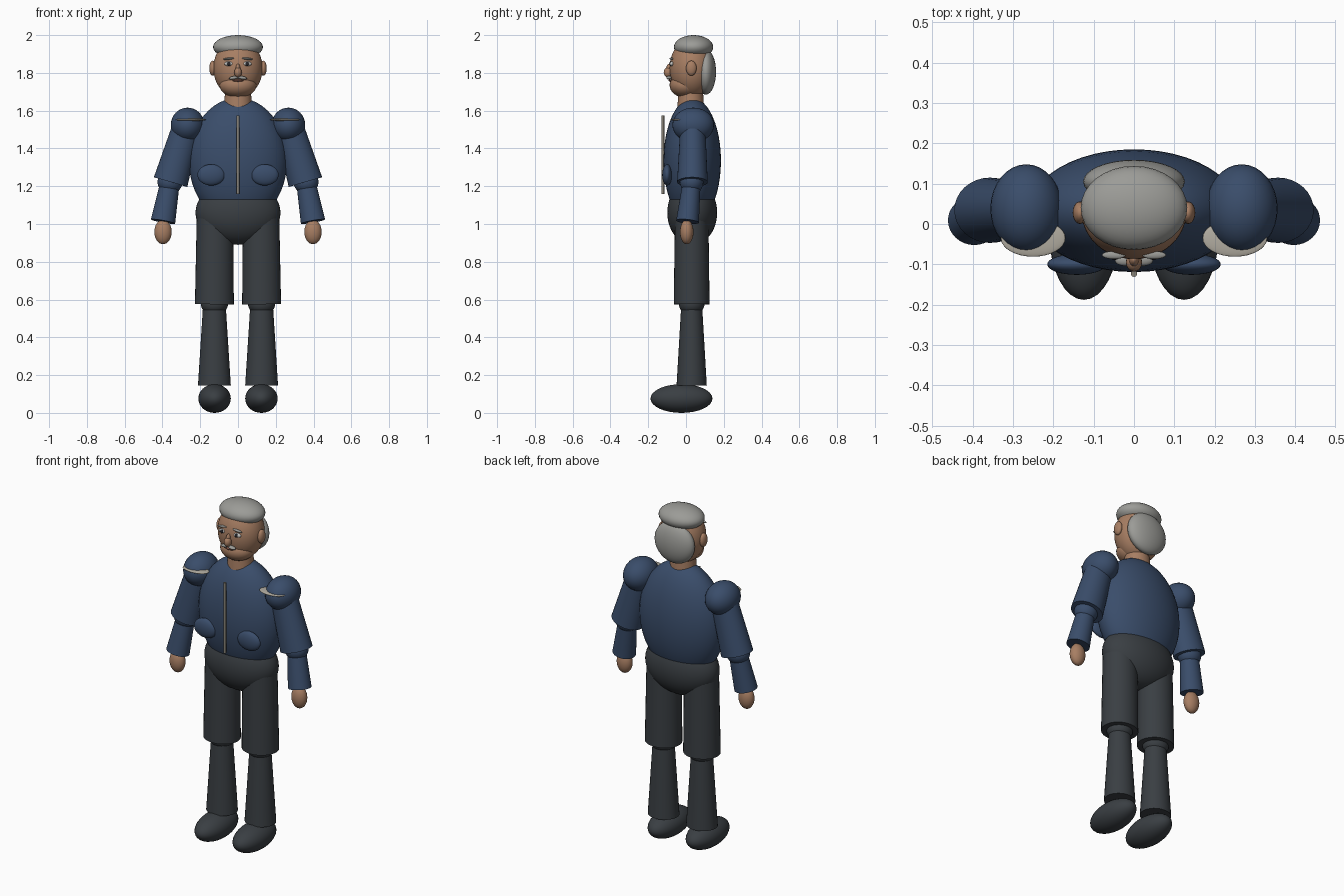
import bpy, math
from mathutils import Vector

if "Cube" in bpy.data.objects:
    bpy.data.objects.remove(bpy.data.objects["Cube"])


def material(name, rgb):
    m = bpy.data.materials.new(name)
    m.diffuse_color = (*rgb, 1)
    m.use_nodes = True
    m.node_tree.nodes["Principled BSDF"].inputs["Base Color"].default_value = m.diffuse_color
    return m


NAVY = material("navy jacket", (0.042, 0.074, 0.145))
CHARCOAL = material("charcoal trousers", (0.042, 0.049, 0.056))
SHOE = material("dark shoe", (0.042, 0.049, 0.056))
SKIN = material("skin", (0.39, 0.21, 0.125))
HAIR = material("grey hair", (0.33, 0.33, 0.31))
TRIM = material("pale trim", (0.45, 0.42, 0.36))
ZIP = material("zip metal", (0.24, 0.22, 0.18))
WHITE = material("eye white", (0.55, 0.55, 0.53))
DARK = material("dark pupil", (0.02, 0.02, 0.025))
LIP = material("lip", (0.25, 0.10, 0.07))


def finish(name, mat):
    ob = bpy.context.object
    ob.name = name
    ob.data.materials.append(mat)
    bpy.ops.object.shade_smooth_by_angle(angle=math.radians(40))
    return ob


def ball(name, mat, loc, radii, seg=32, rot=(0, 0, 0)):
    bpy.ops.mesh.primitive_uv_sphere_add(segments=seg, ring_count=seg // 2,
                                         location=loc, rotation=rot)
    bpy.context.object.scale = radii
    return finish(name, mat)


def limb(name, mat, top, bottom, r_top, r_bottom, flat=0.92):
    """Tapered tube between two points, slightly flattened front to back."""
    a, b = Vector(top), Vector(bottom)
    bpy.ops.mesh.primitive_cone_add(vertices=32, radius1=r_bottom, radius2=r_top,
                                    depth=(a - b).length, location=(a + b) / 2)
    ob = bpy.context.object
    d = (a - b).normalized()
    ob.rotation_euler = (math.atan2(-d.y, math.hypot(d.x, d.z)), math.atan2(d.x, d.z), 0)
    ob.scale.y = flat
    return finish(name, mat)


# Body
ball("jacket_torso", NAVY, (0, 0.033, 1.335), (0.26, 0.152, 0.333), 48)
ball("trouser_hips", CHARCOAL, (0, 0.033, 1.06), (0.225, 0.132, 0.17), 48)
limb("neck", SKIN, (0, 0.025, 1.74), (0, 0.025, 1.62), 0.066, 0.074, 0.95)

# Zip strip down the chest
bpy.ops.mesh.primitive_cylinder_add(vertices=16, radius=0.008, depth=0.415,
                                    location=(0, -0.123, 1.367))
finish("zip", ZIP)

# Head and hair
ball("head", SKIN, (0, 0.03, 1.825), (0.13, 0.117, 0.157), 48)
ball("jaw", SKIN, (0, -0.005, 1.735), (0.098, 0.082, 0.066))
ball("hair_cap", HAIR, (0, 0.04, 1.937), (0.132, 0.104, 0.063))
ball("back_hair", HAIR, (0, 0.105, 1.805), (0.126, 0.054, 0.12))
ball("nose_bridge", SKIN, (0, -0.088, 1.815), (0.013, 0.018, 0.034), 16)
ball("nose_tip", SKIN, (0, -0.095, 1.803), (0.02, 0.023, 0.027), 20)
ball("mouth", LIP, (0, -0.083, 1.759), (0.03, 0.01, 0.006), 16)

for s, side in ((-1, "right"), (1, "left")):
    # Face details
    ball(f"{side}_ear", SKIN, (s * 0.134, 0.028, 1.825), (0.018, 0.028, 0.04), 20)
    ball(f"{side}_eye", WHITE, (s * 0.048, -0.075, 1.848), (0.024, 0.011, 0.013), 16)
    ball(f"{side}_pupil", DARK, (s * 0.048, -0.083, 1.848), (0.01, 0.006, 0.011), 16)
    ball(f"{side}_brow", HAIR, (s * 0.05, -0.077, 1.875), (0.03, 0.01, 0.006), 16,
         (0, s * 0.1, 0))
    ball(f"{side}_moustache", HAIR, (s * 0.022, -0.09, 1.774), (0.026, 0.014, 0.009), 16,
         (0, s * 0.15, 0))

    # Jacket pocket and shoulder with its flat trim
    ball(f"{side}_pocket", NAVY, (s * 0.142, -0.1, 1.26), (0.073, 0.026, 0.056))
    ball(f"{side}_shoulder", NAVY, (s * 0.267, 0.038, 1.524), (0.089, 0.11, 0.092))
    ball(f"{side}_shoulder_trim", TRIM, (s * 0.25, -0.035, 1.552), (0.08, 0.046, 0.007))

    # Arm
    limb(f"{side}_upper_sleeve", NAVY, (s * 0.27, 0.036, 1.52),
         (s * 0.357, 0.034, 1.222), 0.075, 0.092, 0.88)
    ball(f"{side}_elbow", NAVY, (s * 0.36, 0.03, 1.222), (0.066, 0.062, 0.062))
    limb(f"{side}_lower_sleeve", NAVY, (s * 0.36, 0.03, 1.22),
         (s * 0.397, 0.008, 1.013), 0.051, 0.065, 0.93)
    ball(f"{side}_hand", SKIN, (s * 0.397, 0.004, 0.958), (0.046, 0.036, 0.065))

    # Leg
    limb(f"{side}_thigh", CHARCOAL, (s * 0.122, 0.03, 1.06),
         (s * 0.125, 0.03, 0.575), 0.096, 0.103)
    ball(f"{side}_knee", CHARCOAL, (s * 0.125, 0.03, 0.578), (0.072, 0.068, 0.062))
    limb(f"{side}_shin", CHARCOAL, (s * 0.125, 0.03, 0.57),
         (s * 0.125, 0.03, 0.145), 0.06, 0.087)
    ball(f"{side}_shoe", SHOE, (s * 0.124, -0.024, 0.076), (0.086, 0.164, 0.076))
